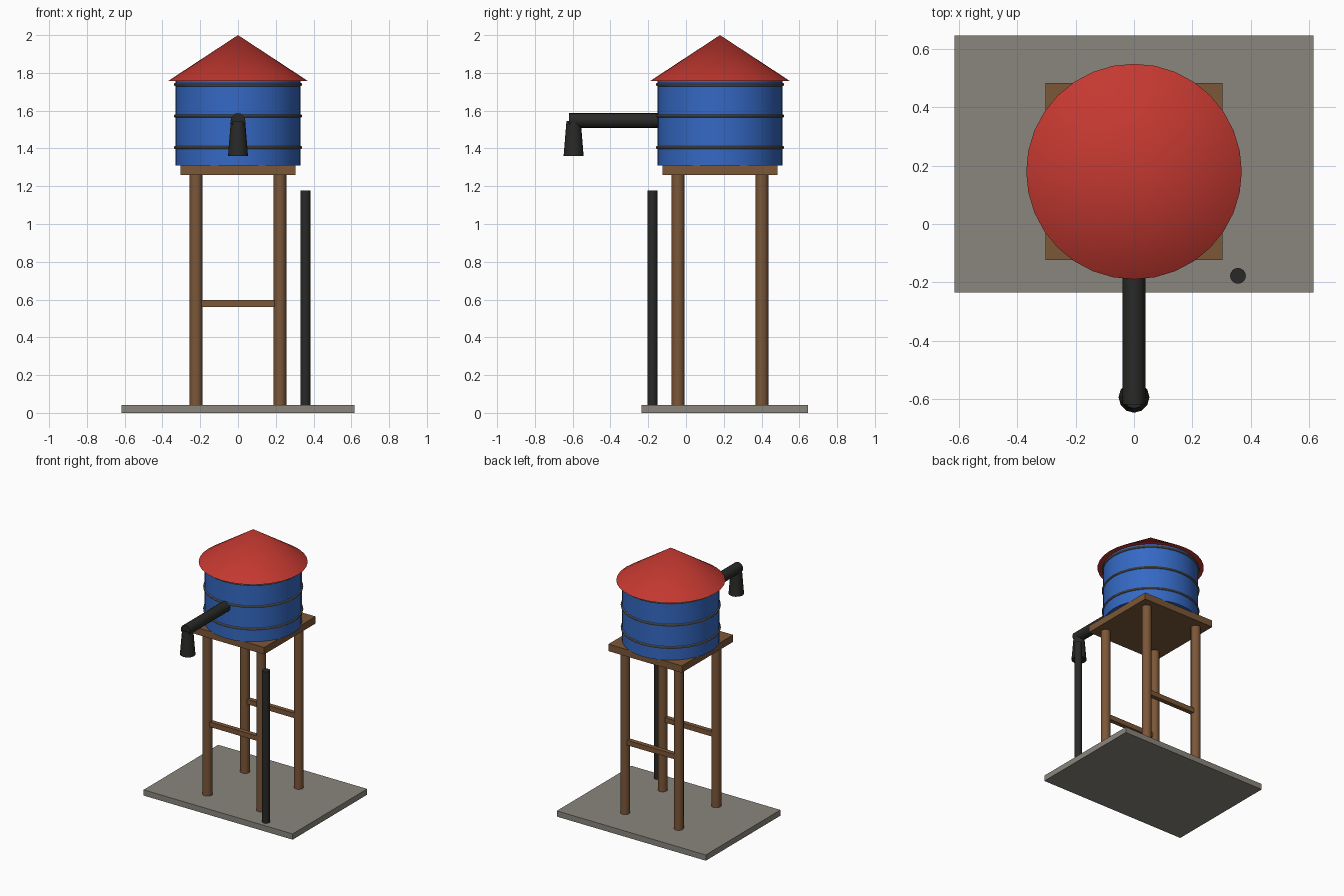
import bpy, math

if "Cube" in bpy.data.objects:
    bpy.data.objects.remove(bpy.data.objects["Cube"])

CY = 0.18  # tower centre in y


def material(name, rgb):
    m = bpy.data.materials.new(name)
    m.diffuse_color = (*rgb, 1)
    m.use_nodes = True
    m.node_tree.nodes["Principled BSDF"].inputs["Base Color"].default_value = m.diffuse_color
    return m


wood = material("wood", (0.20, 0.095, 0.04))
blue = material("blue", (0.035, 0.14, 0.55))
red = material("red", (0.55, 0.04, 0.03))
iron = material("iron", (0.022, 0.022, 0.02))
steel = material("steel", (0.15, 0.15, 0.15))
stone = material("stone", (0.25, 0.24, 0.20))


def finish(name, mat, smooth=True):
    ob = bpy.context.object
    ob.name = name
    ob.data.materials.append(mat)
    if smooth:
        bpy.ops.object.shade_smooth_by_angle(angle=math.radians(32))
    return ob


def box(name, mat, lo, hi):
    bpy.ops.mesh.primitive_cube_add(size=1, location=[(a + b) / 2 for a, b in zip(lo, hi)])
    bpy.context.object.scale = [b - a for a, b in zip(lo, hi)]
    bpy.ops.object.transform_apply(location=False, rotation=False, scale=True)
    return finish(name, mat, False)


def tube(name, mat, x, y, z0, z1, r0, r1=None, sides=16):
    bpy.ops.mesh.primitive_cone_add(vertices=sides, radius1=r0, radius2=r0 if r1 is None else r1,
                                    depth=z1 - z0, location=(x, y, (z0 + z1) / 2))
    return finish(name, mat)


# Base slab and platform
box("base_slab", stone, (-0.617, -0.235, 0), (0.617, 0.647, 0.043))
box("platform", wood, (-0.304, CY - 0.304, 1.26), (0.304, CY + 0.304, 1.312))

# Legs and cross braces
for side, dy in (("front", -0.222), ("back", 0.222)):
    for hand, x in (("left", -0.222), ("right", 0.222)):
        tube(f"{side}_{hand}_leg", wood, x, CY + dy, 0.04, 1.265, 0.034)
    y = CY + dy
    box(f"{side}_brace", wood, (-0.222, y - 0.017, 0.56), (0.222, y + 0.017, 0.597))

# Tank, hoops and roof
tube("tank", blue, 0, CY, 1.31, 1.765, 0.331, sides=32)
for i, z in enumerate((1.405, 1.572, 1.738)):
    bpy.ops.mesh.primitive_torus_add(major_radius=0.331, minor_radius=0.009, major_segments=32,
                                     minor_segments=8, location=(0, CY, z))
    finish(f"tank_hoop_{i + 1}", steel)
tube("roof", red, 0, CY, 1.757, 2.0, 0.37, 0, sides=32)

# Spout arm and nozzle
bpy.ops.mesh.primitive_cylinder_add(vertices=16, radius=0.039, depth=0.52,
                                    location=(0, -0.36, 1.548), rotation=(math.pi / 2, 0, 0))
finish("spout_arm", iron)
tube("spout_nozzle", iron, 0, -0.595, 1.36, 1.545, 0.053, 0.038, sides=12)

# Standing pipe
tube("standpipe", iron, 0.357, -0.178, 0.04, 1.177, 0.027)
